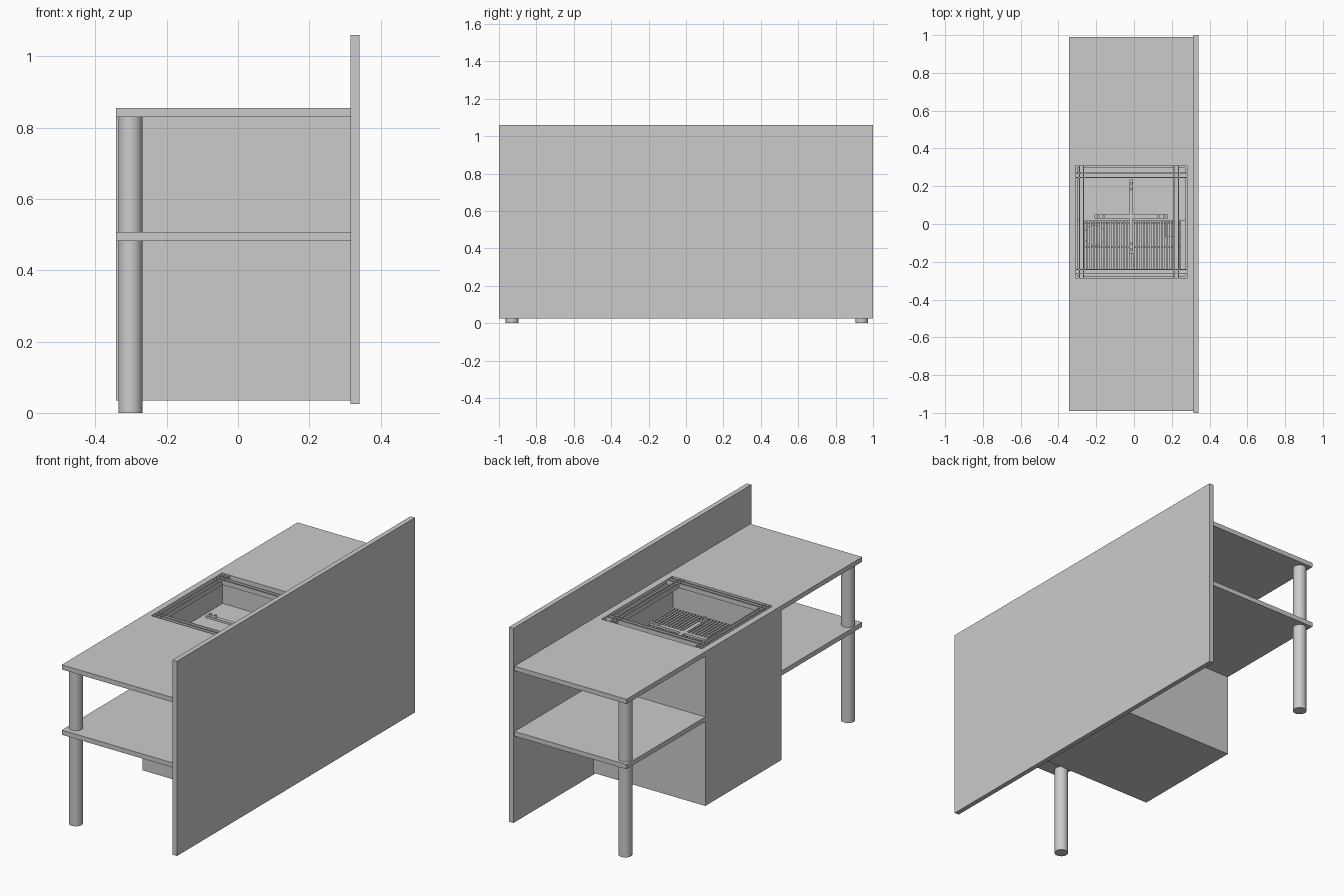
import bpy, bmesh, math

if "Cube" in bpy.data.objects:
    bpy.data.objects.remove(bpy.data.objects["Cube"])


def boxes(name, specs):
    """One object from boxes given as (x0, x1, y0, y1, z0, z1)."""
    bm = bmesh.new()
    for x0, x1, y0, y1, z0, z1 in specs:
        vs = bmesh.ops.create_cube(bm, size=1)["verts"]
        for v in vs:
            v.co.x = x1 if v.co.x > 0 else x0
            v.co.y = y1 if v.co.y > 0 else y0
            v.co.z = z1 if v.co.z > 0 else z0
    me = bpy.data.meshes.new(name)
    bm.to_mesh(me)
    bm.free()
    ob = bpy.data.objects.new(name, me)
    bpy.context.collection.objects.link(ob)
    return ob


def cylinder(name, x, y, z0, z1, r, sides=32):
    bpy.ops.mesh.primitive_cylinder_add(vertices=sides, radius=r, depth=z1 - z0,
                                        location=(x, y, (z0 + z1) / 2))
    ob = bpy.context.object
    ob.name = name
    bpy.ops.object.shade_smooth_by_angle(angle=math.radians(40))
    return ob


F, B = -0.343, 0.315          # front and back of the counter depth
Y0, Y1 = -0.312, 0.328        # cabinet sides
T = 0.018                     # cabinet board thickness

# Tall back panel
boxes("back_panel", [(B, 0.341, -1, 1, 0.025, 1.06)])

# Worktops, shelves and legs on both sides of the cabinet
for side, a, b in (("left", -0.99, Y0), ("right", Y1, 0.99)):
    boxes(side + "_worktop", [(F, B, a, b, 0.83, 0.855)])
    boxes(side + "_shelf", [(F, B, a, b, 0.483, 0.508)])
    ly = -0.93 if a < -0.5 else 0.94
    cylinder(side + "_leg", -0.302, ly, 0, 0.83, 0.034, 48)

# Central cabinet made of boards
boxes("cabinet", [
    (F, B, Y0, Y0 + T, 0.035, 0.837),
    (F, B, Y1 - T, Y1, 0.035, 0.837),
    (F, F + T, Y0 + T, Y1 - T, 0.035, 0.837),
    (B - T, B, Y0 + T, Y1 - T, 0.035, 0.837),
    (F + T, B - T, Y0 + T, Y1 - T, 0.035, 0.035 + T)])

# Rim around the opening in the cabinet top
X2, X3, Y2, Y3 = -0.31, 0.28, -0.285, 0.31
boxes("cabinet_rim", [
    (F, B, Y0, Y2, 0.837, 0.855), (F, B, Y3, Y1, 0.837, 0.855),
    (F, X2, Y2, Y3, 0.837, 0.855), (X3, B, Y2, Y3, 0.837, 0.855)])

# Channel bars forming the frame of the opening
bars = []
for x in (-0.278, 0.223):
    bars += [(x - 0.014, x + 0.014, Y2, Y3, 0.828, 0.834),
             (x - 0.014, x - 0.009, Y2, Y3, 0.834, 0.852),
             (x + 0.009, x + 0.014, Y2, Y3, 0.834, 0.852)]
for y in (-0.252, 0.258):
    bars += [(X2, X3, y - 0.014, y + 0.014, 0.830, 0.836),
             (X2, X3, y - 0.014, y - 0.009, 0.836, 0.855),
             (X2, X3, y + 0.009, y + 0.014, 0.836, 0.855)]
boxes("frame_bars", bars)

# Inner well walls and floors
boxes("well", [
    (X2, X2 + 0.01, Y2, Y3, 0.64, 0.828),
    (X3 - 0.01, X3, Y2, Y3, 0.64, 0.828),
    (X2 + 0.01, X3 - 0.01, Y2, Y2 + 0.01, 0.64, 0.828),
    (X2 + 0.01, X3 - 0.01, Y3 - 0.01, Y3, 0.64, 0.828),
    (X2 + 0.01, X3 - 0.01, 0.015, Y3 - 0.01, 0.69, 0.70),
    (X2 + 0.01, X3 - 0.01, Y2 + 0.01, 0.015, 0.64, 0.65)])

# Slatted grate over the lower half of the well
n = 30
slats = []
for i in range(n):
    x = -0.265 + i * 0.51 / (n - 1)
    slats.append((x - 0.005, x + 0.005, -0.25, 0.012, 0.697, 0.71))
for y in (-0.245, -0.12, 0.006):
    slats.append((-0.27, 0.25, y - 0.004, y + 0.004, 0.69, 0.697))
boxes("grate", slats)

# Outlet and socket under the grate
cylinder("outlet", -0.21, -0.06, 0.65, 0.68, 0.055, 40)
boxes("socket", [(0.165, 0.245, -0.07, 0.012, 0.65, 0.68)])

# Cross-shaped support with raised pins near its ends
cx, cy, w = -0.015, 0.04, 0.011
boxes("cross_support", [
    (cx - 0.195, cx + 0.195, cy - w, cy + w, 0.75, 0.762),
    (cx - w, cx + w, cy + w, cy + 0.195, 0.75, 0.762),
    (cx - w, cx + w, cy - 0.195, cy - w, 0.75, 0.762)])
for dx, dy in ((1, 0), (-1, 0), (0, 1), (0, -1)):
    for d in (0.145, 0.175):
        cylinder("cross_pin", cx + dx * d, cy + dy * d, 0.762, 0.775, 0.007, 16)
cylinder("cross_post", cx, cy, 0.65, 0.75, 0.012, 24)
